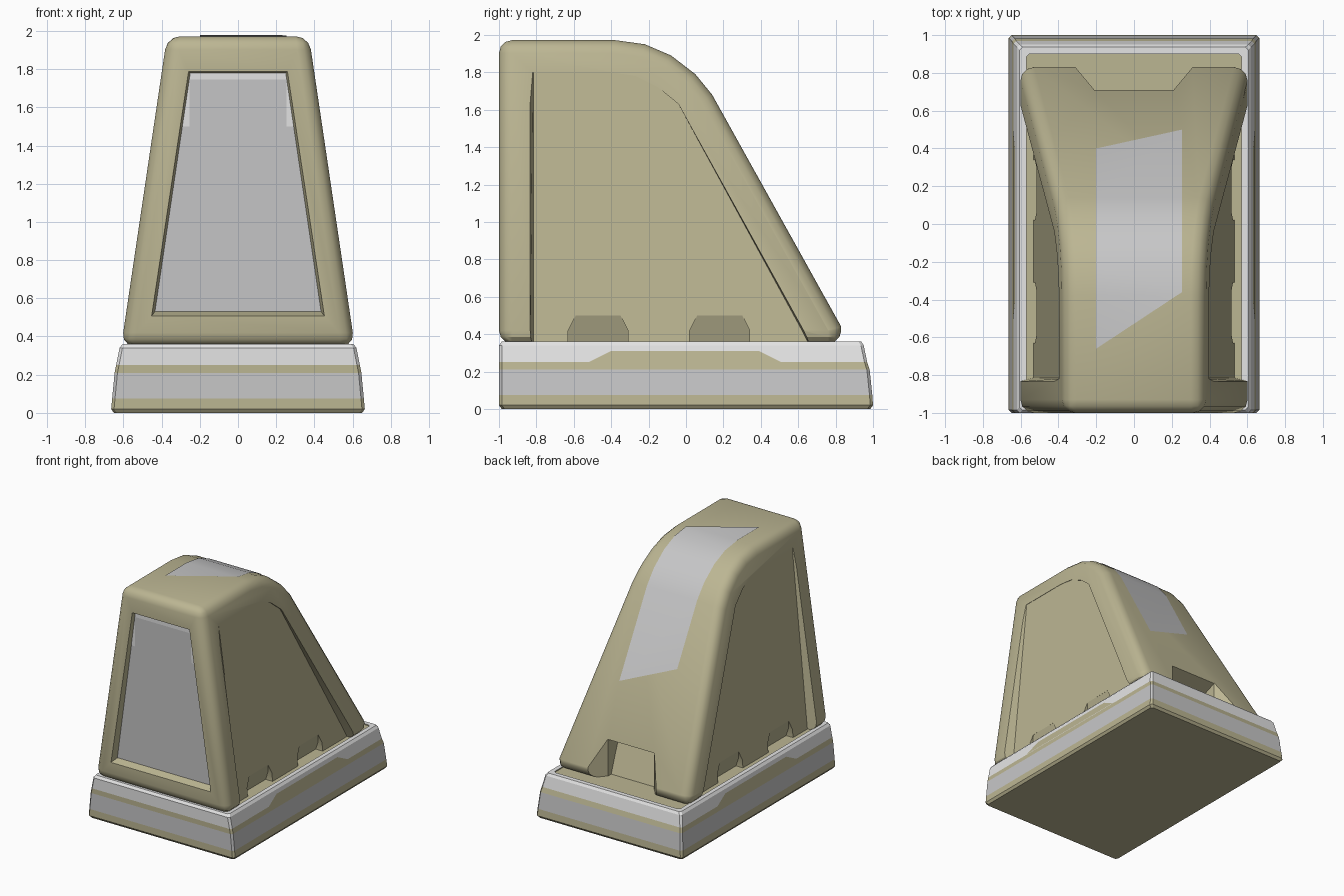
import bpy, bmesh, math
from mathutils import Vector

if "Cube" in bpy.data.objects:
    bpy.data.objects.remove(bpy.data.objects["Cube"])


def material(name, r, g, b):
    m = bpy.data.materials.new(name)
    m.diffuse_color = (r, g, b, 1)
    m.use_nodes = True
    m.node_tree.nodes["Principled BSDF"].inputs["Base Color"].default_value = m.diffuse_color
    return m


TAN = material("tan", 0.50, 0.465, 0.29)
GREY = material("mid_grey", 0.57, 0.57, 0.575)
LIGHT = material("light_grey", 0.78, 0.78, 0.78)


def finish(name, bm, mats):
    bmesh.ops.recalc_face_normals(bm, faces=bm.faces[:])
    me = bpy.data.meshes.new(name)
    bm.to_mesh(me)
    bm.free()
    for m in mats:
        me.materials.append(m)
    ob = bpy.data.objects.new(name, me)
    bpy.context.collection.objects.link(ob)
    return ob


def loft(name, rings, mats, bands=None):
    """Skin equal-length rings, cap both ends; bands = material per band."""
    bm = bmesh.new()
    vs = [[bm.verts.new(p) for p in r] for r in rings]
    n = len(rings[0])
    for k in range(len(vs) - 1):
        for i in range(n):
            j = (i + 1) % n
            f = bm.faces.new((vs[k][i], vs[k][j], vs[k + 1][j], vs[k + 1][i]))
            f.material_index = bands[k] if bands else 0
    bm.faces.new(vs[0][::-1])
    bm.faces.new(vs[-1])
    return finish(name, bm, mats)


def plate(name, pts, mat):
    bm = bmesh.new()
    bm.faces.new([bm.verts.new(p) for p in pts])
    return finish(name, bm, [mat])


def activate(ob):
    bpy.ops.object.select_all(action='DESELECT')
    bpy.context.view_layer.objects.active = ob
    ob.select_set(True)


def apply_modifier(ob, mod):
    activate(ob)
    bpy.ops.object.modifier_apply(modifier=mod.name)


def cut(ob, cutter):
    m = ob.modifiers.new("cut", 'BOOLEAN')
    m.operation = 'DIFFERENCE'
    m.solver = 'EXACT'
    m.object = cutter
    apply_modifier(ob, m)
    bpy.data.objects.remove(cutter)


# Base: chamfered rectangular rings, flat at the front, tapering elsewhere
def base_ring(hx, yf, yb, z, c=0.015):
    return [(-hx + c, yf, z), (hx - c, yf, z), (hx, yf + c, z), (hx, yb - c, z),
            (hx - c, yb, z), (-hx + c, yb, z), (-hx, yb - c, z), (-hx, yf + c, z)]


levels = [(0.65, -0.985, 0.985, 0), (0.664, -1, 1, 0.02), (0.659, -1, 0.996, 0.075),
          (0.646, -1, 0.982, 0.21), (0.638, -1, 0.969, 0.25), (0.62, -1, 0.95, 0.34),
          (0.605, -0.985, 0.937, 0.36), (0.57, -0.96, 0.90, 0.36), (0.57, -0.96, 0.90, 0.352)]
loft("base", [base_ring(*l) for l in levels], [TAN, GREY, LIGHT],
     [0, 0, 1, 0, 2, 2, 2, 0])

# Tan trapezoid panels on both sides of the base
for s, side in ((1, "right"), (-1, "left")):
    plate("base_side_panel_" + side,
          [(s * (0.641 - (z - 0.25) * 0.2), y, z)
           for y, z in ((-0.52, 0.25), (0.51, 0.25), (0.39, 0.31), (-0.40, 0.31))], TAN)


# Housing: side profile, narrowing toward the top
def half_width(z):
    return 0.61 - 0.148 * (z - 0.36)


roof = [(-1, 1.972), (-0.38, 1.972), (-0.22, 1.95), (-0.08, 1.89),
        (0.05, 1.79), (0.14, 1.68), (0.83, 0.44)]
profile = [(-1, 0.35)] + roof + [(0.83, 0.35)]
body = loft("housing", [[(s * half_width(z), y, z) for y, z in profile] for s in (-1, 1)], [TAN])
bev = body.modifiers.new("round", 'BEVEL')
bev.width = 0.07
bev.segments = 3
bev.limit_method = 'ANGLE'
bev.angle_limit = math.radians(32)
apply_modifier(body, bev)


# Sunken side panels, deepest at the bottom, with undercut notches
def panel_x(z):
    return 0.53 - 0.0944 * (z - 0.36)


arch = [(-0.40, 1.80), (-0.27, 1.78), (-0.15, 1.72), (-0.04, 1.63)]
outer = [(-0.835, 0.3), (-0.835, 1.80)] + arch + [(0.63, 0.42), (0.69, 0.3)]
inner = [(-0.815, 0.3), (-0.815, 1.80)] + arch + [(0.62, 0.42), (0.68, 0.3)]
notch = [(-0.16, 0.3), (-0.16, 0.42), (-0.12, 0.5), (0.12, 0.5), (0.16, 0.42), (0.16, 0.3)]
for s in (-1, 1):
    cut(body, loft("panel_cutter", [[(s * panel_x(z), y, z) for y, z in inner],
                                    [(s * (half_width(z) + 0.01), y, z) for y, z in outer]], [TAN]))
    for yc in (-0.47, 0.18):
        cut(body, loft("notch_cutter",
                       [[(s * (0.47 + 0.33 * (z - 0.36)), yc + y, z) for y, z in notch],
                        [(s * 0.58, yc + y, z) for y, z in notch]], [TAN]))

# Rear notch: flared mouth, with a back wall parallel to the slope under a lip
mouth = [(-0.41, 0.95), (-0.21, 0.71), (0.21, 0.71), (0.41, 0.95)]
cut(body, loft("mouth_cutter", [[(x, y, z) for x, y in mouth] for z in (0.3, 0.9)], [TAN]))
pocket = [(0.72, 0.3), (0.72, 0.655), (0.58, 0.60), (0.69, 0.3)]
cut(body, loft("pocket_cutter", [[(x, y, z) for y, z in pocket] for x in (-0.209, 0.209)], [TAN]))


# Sunken front screen, leaning back toward the bottom, with bevelled rims
def screen_y(z, lift=0.0):
    return -0.94 - 0.03 * (z - 0.53) / 1.25 - lift


screen = [(-0.435, 0.53), (0.435, 0.53), (0.25, 1.78), (-0.25, 1.78)]
rim = [(-0.455, 0.505), (0.455, 0.505), (0.262, 1.79), (-0.262, 1.79)]
cut(body, loft("screen_cutter", [[(x, -1.01, z) for x, z in rim],
                                 [(x, screen_y(z), z) for x, z in screen]], [TAN]))
activate(body)
bpy.ops.object.shade_smooth_by_angle(angle=math.radians(30))

plate("front_screen", [(x, screen_y(z, 0.002), z) for x, z in screen], GREY)
# Light border at the top of the screen, with the grey centre over it
plate("screen_border", [(x, screen_y(z, 0.004), z) for x, z in
                        ((-0.291, 1.5), (0.291, 1.5), (0.25, 1.78), (-0.25, 1.78))], LIGHT)
plate("screen_centre", [(x, screen_y(z, 0.006), z) for x, z in
                        ((-0.255, 1.5), (0.255, 1.5), (0.255, 1.745), (-0.255, 1.745))], GREY)


# Grey slanted stripe draped over the roof
def roof_z(y):
    for (y0, z0), (y1, z1) in zip(roof, roof[1:]):
        if y <= y1:
            return z0 + (z1 - z0) * (y - y0) / (y1 - y0)
    return roof[-1][1]


bm = bmesh.new()
bm.faces.new([bm.verts.new((x, y, 0)) for x, y in
              ((-0.2, -0.66), (0.255, -0.36), (0.255, 0.5), (-0.2, 0.40))])
for y, _ in roof[1:-1]:
    bmesh.ops.bisect_plane(bm, geom=bm.verts[:] + bm.edges[:] + bm.faces[:],
                           plane_co=Vector((0, y, 0)), plane_no=Vector((0, 1, 0)))
for v in bm.verts:
    v.co.z = roof_z(v.co.y) + 0.006
stripe = finish("roof_stripe", bm, [GREY])
activate(stripe)
bpy.ops.object.shade_smooth_by_angle(angle=math.radians(30))
